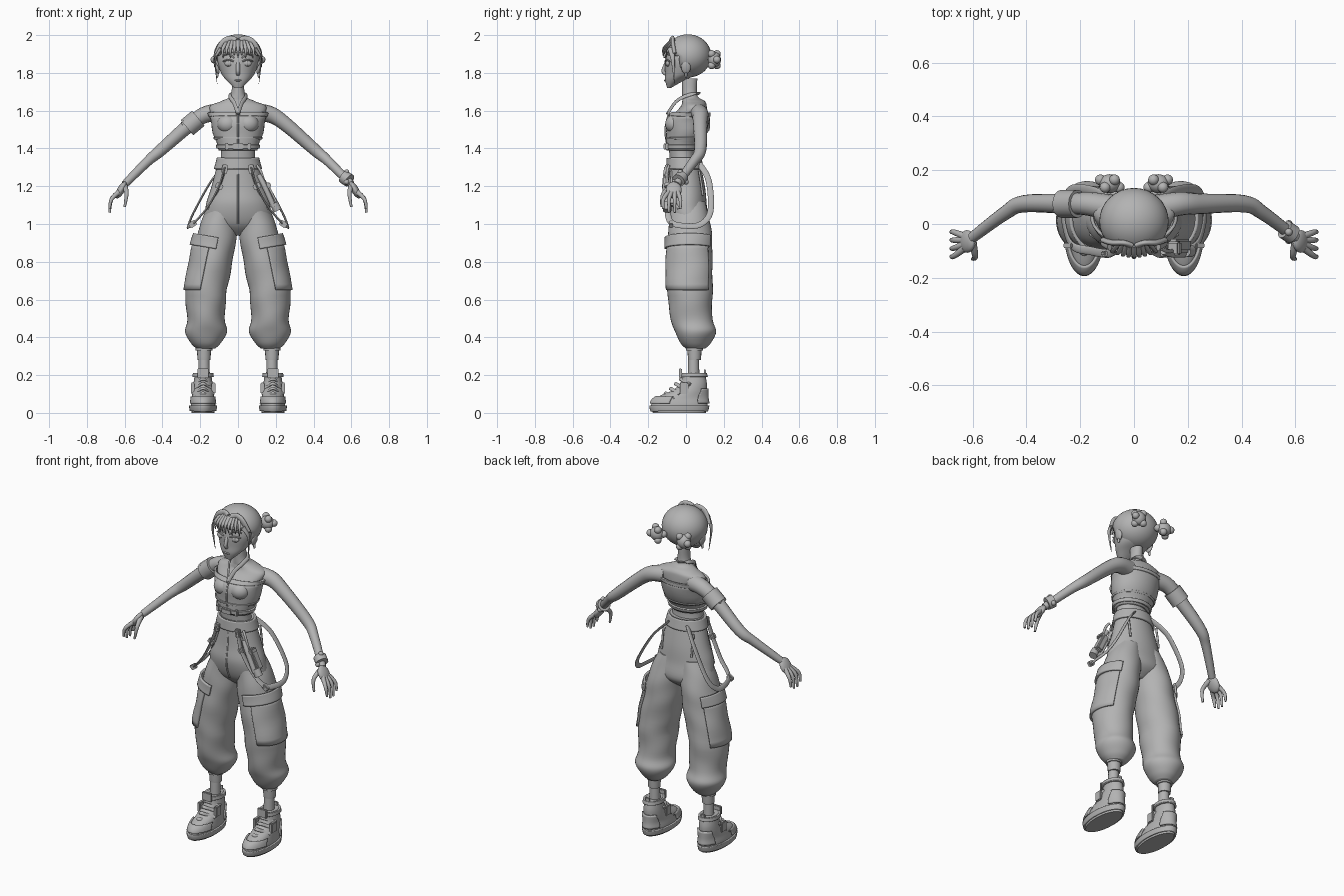
import bpy, bmesh, math
from mathutils import Vector, Matrix

default_cube = bpy.data.objects.get("Cube")
if default_cube:
    bpy.data.objects.remove(default_cube)

clay = bpy.data.materials.new("clay_grey")
clay.use_nodes = True
grey = (.45, .45, .45, 1)
clay.diffuse_color = grey
clay.node_tree.nodes["Principled BSDF"].inputs["Base Color"].default_value = grey


def finish(name, bm, paired=False, thickness=0):
    """Turn a bmesh into a shaded object, optionally thickened and mirrored."""
    bmesh.ops.recalc_face_normals(bm, faces=bm.faces)
    mesh = bpy.data.meshes.new(name)
    bm.to_mesh(mesh)
    bm.free()
    mesh.materials.append(clay)
    obj = bpy.data.objects.new(name, mesh)
    bpy.context.scene.collection.objects.link(obj)
    bpy.ops.object.select_all(action='DESELECT')
    obj.select_set(True)
    bpy.context.view_layer.objects.active = obj
    bpy.ops.object.shade_smooth_by_angle(angle=math.radians(45))
    if thickness:
        solid = obj.modifiers.new("thickness", 'SOLIDIFY')
        solid.thickness = thickness
        solid.offset = 0
    if paired:
        obj.modifiers.new("other_side", 'MIRROR')


def spline(points, steps=6):
    """Catmull-Rom curve through tuples of any length."""
    curve = []
    for i in range(len(points) - 1):
        before, start = Vector(points[max(i - 1, 0)]), Vector(points[i])
        end, after = Vector(points[i + 1]), Vector(points[min(i + 2, len(points) - 1)])
        leave, arrive = (end - before) / 2, (after - start) / 2
        for k in range(steps):
            t = k / steps
            bend = (start - end) * 2 + leave + arrive
            curve.append(start + t * (leave + t * (end - start - leave - bend + t * bend)))
    return curve + [Vector(points[-1])]


def level(rows, z):
    for low, high in zip(rows, rows[1:]):
        if z <= high[0]:
            return low.lerp(high, (z - low[0]) / (high[0] - low[0]))
    return rows[-1]


def bridge(bm, loops):
    for lower, upper in zip(loops, loops[1:]):
        for i in range(len(lower) - 1):
            bm.faces.new((lower[i], lower[i + 1], upper[i + 1], upper[i]))
    bmesh.ops.remove_doubles(bm, verts=bm.verts, dist=.0001)


def body(name, rows, centre=lambda z: 0, fold=0, span=None, gap=0, arc=(0, 360), slant=0, paired=False):
    """Loft of rows (height, half width, y, half depth); a span gives a cloth layer over it."""
    levels = spline(rows)
    if span:
        full = levels
        levels = [level(full, span[0] + (span[1] - span[0]) * j / 8) for j in range(9)]
    bm = bmesh.new()
    loops = []
    for z, width, y, depth in levels:
        loop = []
        for i in range(37):
            angle = math.radians(arc[0] + (arc[1] - arc[0]) * i / 36)
            swell = 1 + fold * (math.sin(3 * angle + z * 24) + math.sin(2 * angle - z * 41))
            loop.append(bm.verts.new((centre(z) + (width + gap) * swell * math.cos(angle),
                                      y + (depth + gap) * swell * math.sin(angle), z - slant * math.cos(angle))))
        loops.append(loop)
    bridge(bm, loops)
    if not span:
        bmesh.ops.holes_fill(bm, edges=bm.edges, sides=0)
    finish(name, bm, paired, .012 if span else 0)


def tube(name, points, thick, tip=None, facing=(0, 1, 0), flat=1, paired=False):
    """Tapered tube; flat squashes it along its facing direction."""
    path = spline(points)
    bm = bmesh.new()
    loops = []
    for i, spot in enumerate(path):
        along = (path[min(i + 1, len(path) - 1)] - path[max(i - 1, 0)]).normalized()
        out = Vector(facing)
        out = (out - along * out.dot(along)).normalized()
        across = along.cross(out)
        radius = thick if tip is None else thick + (tip - thick) * i / (len(path) - 1)
        turns = [math.tau * k / 16 for k in range(17)]
        loops.append([bm.verts.new(spot + radius * (out * flat * math.cos(a) + across * math.sin(a))) for a in turns])
    bridge(bm, loops)
    bmesh.ops.holes_fill(bm, edges=bm.edges, sides=0)
    finish(name, bm, paired)


def placed(size, loc, tilt):
    return Matrix.Translation(loc) @ Matrix.Rotation(math.radians(tilt), 4, 'Y') @ Matrix.Diagonal((*size, 1))


def blob(name, loc, size, tilt=0, paired=False, cut=None):
    bm = bmesh.new()
    bmesh.ops.create_uvsphere(bm, u_segments=32, v_segments=20, radius=1, matrix=placed(size, loc, tilt))
    if cut:
        unwanted = [f for f in bm.faces if cut(f.calc_center_median())]
        bmesh.ops.delete(bm, geom=unwanted, context='FACES')
    finish(name, bm, paired, .008 if cut else 0)


def box(name, loc, size, tilt=0, paired=False):
    bm = bmesh.new()
    bmesh.ops.create_cube(bm, size=1, matrix=placed(size, loc, tilt))
    bmesh.ops.bevel(bm, geom=bm.edges[:], offset=min(size) * .2, segments=2, affect='EDGES')
    finish(name, bm, paired)


# Head and face
head = [(1.72, .02, -.09, .01), (1.76, .06, -.06, .05), (1.8, .09, -.02, .09), (1.87, .11, 0, .11), (1.95, .09, 0, .09)]
body("head", head)
tube("nose", [(0, -.1, 1.86), (0, -.12, 1.81), (0, -.1, 1.79)], .01)
blob("mouth", (0, -.11, 1.76), (.02, .006, .005))
blob("eye", (.045, -.095, 1.85), (.027, .012, .017), paired=True)
blob("iris", (.045, -.103, 1.85), (.01, .007, .014), paired=True)
tube("eyelid", [(.02, -.11, 1.86), (.05, -.105, 1.87), (.08, -.085, 1.86)], .004, paired=True)
tube("eyebrow", [(.02, -.11, 1.88), (.05, -.1, 1.9), (.08, -.08, 1.89)], .004, paired=True)
blob("ear", (.11, 0, 1.83), (.012, .025, .036), tilt=10, paired=True)
blob("earring", (.11, 0, 1.79), (.007, .007, .016), paired=True)

# Hair cap open over the face, fringe, side locks and buns
blob("hair_cap", (0, .01, 1.89), (.125, .12, .11), cut=lambda p: p.y < -.03 and p.z < 1.91 - abs(p.x) / 9)
for i in range(-4, 5):
    x = i / 50
    y = -.12 + 3 * x * x
    root, tip_height = (x * .6, y + .04, 1.97), 1.88 + .012 * (i % 2)
    tube("fringe_lock", [root, (x, y, 1.93), (x, y, tip_height)], .015, .002, flat=.5)
tube("parted_wave", [(.01, -.08, 1.97), (.04, -.07, 1.98), (.08, -.07, 1.96), (.11, -.06, 1.9)], .017, flat=.6, paired=True)
tube("side_lock", [(.09, -.08, 1.93), (.12, -.07, 1.87), (.11, -.06, 1.74)], .02, .001, (1, 0, 0), .5, paired=True)
bun = Vector((.09, .15, 1.87))
blob("hair_bun", bun, (.04, .035, .04), paired=True)
for i in range(6):
    turn = math.tau * i / 6
    curl = bun + Vector((math.cos(turn), .4 * (-1) ** i, math.sin(turn))) * .035
    blob("bun_curl", curl, (.02, .02, .02), paired=True)

# Torso and cropped halter top
torso = [(1.28, .1, -.01, .07), (1.4, .09, -.02, .07), (1.48, .12, 0, .09), (1.55, .13, .01, .1),
         (1.62, .15, .04, .07), (1.65, .09, .04, .06), (1.68, .04, .02, .04), (1.77, .03, .02, .04)]
body("torso", torso)
body("crop_top", torso, span=(1.39, 1.58), gap=.008)
body("top_hem", torso, span=(1.57, 1.59), gap=.012)
body("under_band", torso, span=(1.4, 1.42), gap=.018)
body("upper_band", torso, span=(1.45, 1.46), gap=.014)
blob("bust", (.055, -.06, 1.53), (.055, .05, .05), paired=True)
tube("front_seam", [(0, -.1, 1.42), (0, -.11, 1.5), (0, -.09, 1.59)], .005)
box("centre_buckle", (0, -.11, 1.41), (.06, .02, .03))
box("side_buckle", (.06, -.1, 1.41), (.02, .02, .035), paired=True)
tube("halter_strap", [(0, -.1, 1.58), (.02, -.06, 1.64), (.04, -.02, 1.67), (.04, .04, 1.69), (0, .07, 1.69)],
     .011, facing=(1, -1, .5), flat=.4, paired=True)

# Arms and hands
arm = [(.09, .06, 1.59), (.17, .075, 1.58), (.25, .075, 1.53), (.41, .075, 1.39), (.48, .04, 1.33), (.6, -.05, 1.21)]
tube("arm", arm, .05, .02, paired=True)
blob("palm", (.62, -.065, 1.18), (.02, .042, .05), tilt=-30, paired=True)
for i in range(4):
    y = -.03 - .03 * i
    tip_height = 1.05 + .02 * abs(i - 1.5)
    tube("finger", [(.63, y / 2 - .03, 1.17), (.67, y, 1.13), (.68, y, tip_height)], .014, .006, paired=True)
tube("thumb", [(.6, -.07, 1.2), (.59, -.12, 1.16), (.6, -.13, 1.09)], .016, .006, (1, 0, 0), paired=True)
tube("arm_band", [(-.21, .075, 1.56), (-.27, .075, 1.51)], .052)
box("arm_band_plate", (-.27, .07, 1.55), (.07, .06, .02), tilt=-38)
tube("bracelet", [(.56, -.02, 1.25), (.59, -.04, 1.23)], .036)
for i in range(3):
    turn = math.tau * i / 3
    blob("bracelet_bead", (.575, -.03 + .035 * math.sin(turn), 1.24 + .035 * math.cos(turn)), (.014, .014, .014))

# Baggy trousers with pockets
hips = [(.94, .05, .02, .04), (1, .17, .02, .1), (1.1, .17, 0, .11), (1.2, .14, 0, .1), (1.35, .1, -.01, .08)]
body("trouser_hips", hips)
body("waistband", hips, span=(1.29, 1.35), gap=.006)
leg = dict(rows=[(.34, .05, .05, .05), (.37, .08, .05, .08), (.43, .11, .05, .11), (.5, .1, .03, .11),
                 (.65, .11, .02, .12), (.85, .11, .02, .12), (1, .1, .02, .11), (1.12, .07, .01, .09)],
           centre=lambda z: min(.17, .3 - z / 5), fold=.013, paired=True)
body("trouser_leg", **leg)
body("cargo_pocket", span=(.65, .9), gap=.005, arc=(-75, 50), **leg)
body("pocket_flap", span=(.87, .93), gap=.012, arc=(-95, 55), slant=-.02, **leg)
tube("fly_seam", [(0, -.09, 1.29), (0, -.1, 1.18), (0, -.11, 1.08), (0, -.08, 1)], .005)
tube("hip_pocket_seam", [(.07, -.08, 1.28), (.11, -.07, 1.17), (.16, -.04, 1.08)], .006, paired=True)
for x in (.04, .1):
    tube("back_pocket_seam", [(x, .07, 1.28), (x, .08, 1.22), (x, .09, 1.15)], .006, paired=True)

# Hanging suspenders with their clips
tube("suspender", [(.07, -.1, 1.3), (.1, -.11, 1.2), (.16, -.1, 1.09), (.23, -.08, 1.01), (.26, 0, .99), (.26, .08, 1),
                   (.23, .13, 1.07), (.14, .12, 1.23), (.06, .07, 1.32)], .016, facing=(1, 0, .4), flat=.35, paired=True)
box("front_clip", (.07, -.1, 1.29), (.03, .02, .05), tilt=-10, paired=True)
box("slide_buckle", (.1, -.11, 1.2), (.04, .02, .03), tilt=-30, paired=True)
box("strap_end", (.24, -.08, 1), (.04, .02, .03), tilt=35, paired=True)

# Pouch and tools on the left hip
box("hip_pouch", (.17, -.08, 1.15), (.04, .05, .12), tilt=-26)
box("pouch_lid", (.15, -.09, 1.2), (.05, .05, .03), tilt=-26)
tube("pouch_tool", [(.11, -.1, 1.26), (.14, -.11, 1.2), (.19, -.11, 1.09)], .014)
tube("tool_tip", [(.19, -.1, 1.11), (.21, -.1, 1.07)], .023)
tube("pouch_hook", [(.1, -.09, 1.31), (.12, -.1, 1.28), (.14, -.1, 1.22)], .007)

# Socks, ankles and chunky shoes
tube("sock_cuff", [(.18, .045, .36), (.18, .045, .33)], .044, paired=True)
tube("sock", [(.18, .045, .34), (.18, .045, .28)], .038, .034, paired=True)
tube("ankle", [(.18, .04, .3), (.18, .04, .17)], .028, .032, paired=True)
shoe = dict(rows=[(0, .06, -.035, .14), (.04, .065, -.035, .15), (.08, .06, -.025, .135), (.12, .055, .02, .09),
                  (.16, .05, .04, .07), (.21, .043, .04, .06)], centre=lambda z: .185, paired=True)
body("shoe", **shoe)
body("sole", span=(.01, .04), gap=.003, **shoe)
body("toe_cap", span=(.05, .085), gap=.004, arc=(200, 340), **shoe)
body("heel_cap", span=(.05, .13), gap=.004, arc=(40, 140), **shoe)
body("shoe_collar", span=(.19, .21), gap=.005, **shoe)
for i in range(4):
    y, z = -.11 + .027 * i, .105 + .025 * i
    lace = [(.185 + side * .055, y + .05 * abs(side), z - .03 * abs(side)) for side in (-1, -.5, 0, .5, 1)]
    tube("lace_strap", lace, .01, facing=(0, -1, 1), flat=.6, paired=True)
for x in (.13, .24):
    box("shoe_side_panel", (x, -.01, .13), (.02, .045, .06), paired=True)
box("tongue", (.185, -.03, .21), (.06, .016, .05), paired=True)
box("heel_pull_tab", (.185, .1, .21), (.026, .012, .04), paired=True)
